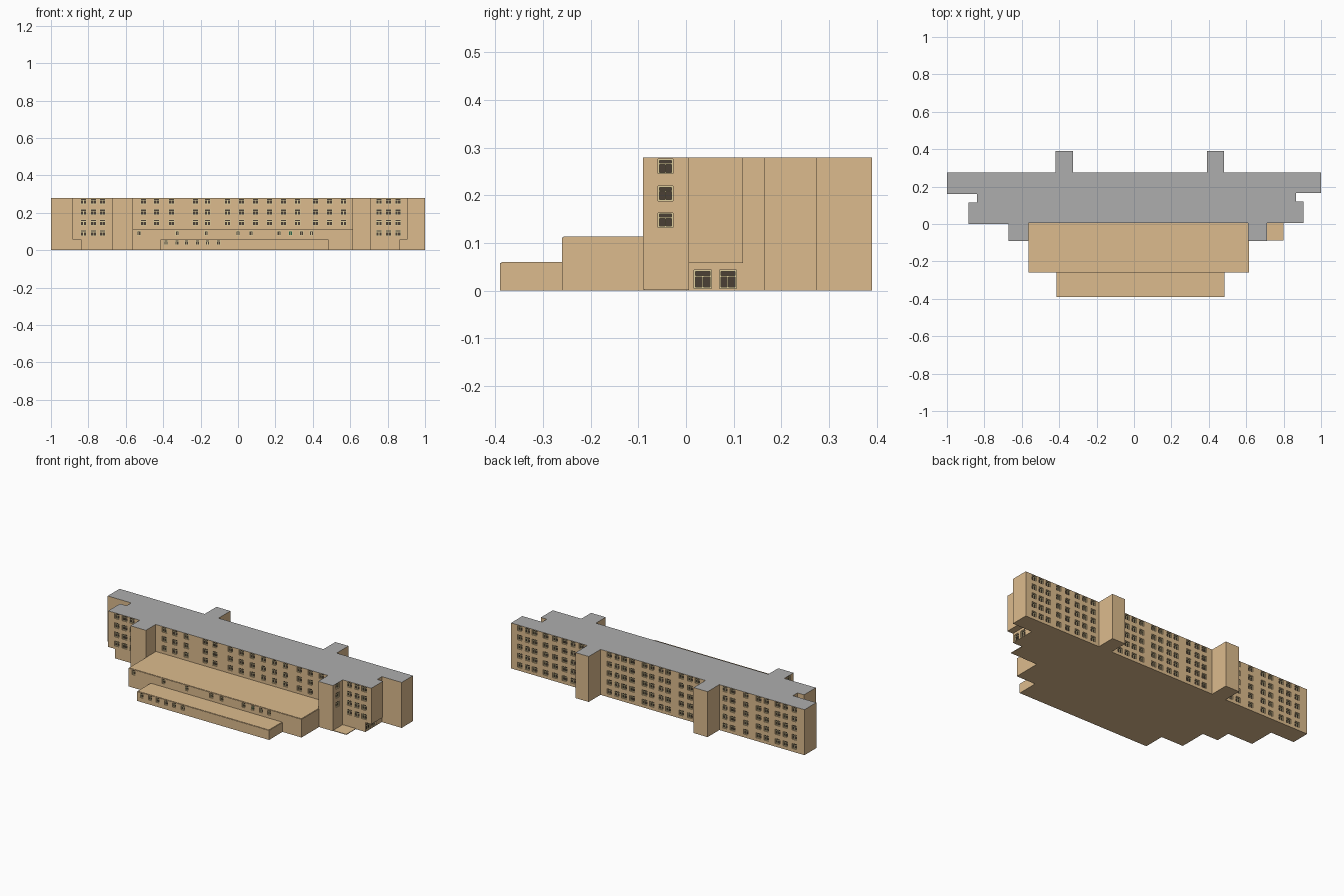
import bpy, bmesh
from mathutils import Vector, Matrix

if "Cube" in bpy.data.objects:
    bpy.data.objects.remove(bpy.data.objects["Cube"])


def mat(name, rgb):
    m = bpy.data.materials.new(name)
    m.diffuse_color = (*rgb, 1)
    m.use_nodes = True
    m.node_tree.nodes["Principled BSDF"].inputs["Base Color"].default_value = m.diffuse_color
    return m


TAN = mat("tan_wall", (0.72, 0.50, 0.27))
GREY = mat("grey_roof", (0.42, 0.42, 0.42))
CREAM = mat("window_frame", (0.74, 0.62, 0.34))
DARK = mat("window_glass", (0.07, 0.05, 0.035))
GREEN = mat("green_door", (0.02, 0.12, 0.06))


def add_object(name, bm, *mats):
    me = bpy.data.meshes.new(name)
    bmesh.ops.recalc_face_normals(bm, faces=bm.faces)
    bm.to_mesh(me)
    bm.free()
    ob = bpy.data.objects.new(name, me)
    bpy.context.collection.objects.link(ob)
    for m in mats:
        me.materials.append(m)
    return ob


def prism(name, outline, z0, z1, grey_top=False):
    bm = bmesh.new()
    base = bm.faces.new([bm.verts.new((x, y, z0)) for x, y in outline])
    res = bmesh.ops.extrude_face_region(bm, geom=[base])
    bmesh.ops.translate(bm, vec=(0, 0, z1 - z0),
                        verts=[v for v in res["geom"] if isinstance(v, bmesh.types.BMVert)])
    if grey_top:
        for f in res["geom"]:
            if isinstance(f, bmesh.types.BMFace):
                f.material_index = 1
    return add_object(name, bm, TAN, GREY)


def rect(x0, x1, y0, y1):
    return [(x0, y0), (x1, y0), (x1, y1), (x0, y1)]


# Shared outlines: piers along the front, stair towers along the back
front = [(-0.67, 0), (-0.67, -0.09), (-0.565, -0.09), (-0.565, 0.005), (0.61, 0.005),
         (0.61, -0.09), (0.71, -0.09), (0.71, 0.005)]
back = [(0.865, 0.165), (1, 0.165), (1, 0.275), (0.48, 0.275), (0.48, 0.39), (0.39, 0.39),
        (0.39, 0.275), (-0.325, 0.275), (-0.325, 0.39), (-0.42, 0.39), (-0.42, 0.275),
        (-1, 0.275), (-1, 0.16), (-0.84, 0.16)]
upper = ([(-0.885, 0)] + front + [(0.905, 0.005), (0.905, 0.12), (0.865, 0.12)]
         + back + [(-0.84, 0.115), (-0.885, 0.115)])
lower = [(-0.84, 0)] + front + [(0.865, 0.005)] + back

bodies = [
    prism("ground_floor", lower, 0, 0.058),
    prism("upper_floors", upper, 0.058, 0.28, True),
    prism("front_block", rect(-0.565, 0.615, -0.26, 0.01), 0, 0.112),
    prism("front_low_block", rect(-0.415, 0.485, -0.39, -0.255), 0, 0.058),
]
# Thin roof sheets and the paved corner beside the right pier
prism("front_block_roof", rect(-0.562, 0.612, -0.257, 0.006), 0.111, 0.114)
prism("front_low_block_roof", rect(-0.412, 0.482, -0.387, -0.26), 0.057, 0.06)
prism("corner_paving", rect(0.70, 0.80, -0.088, 0.006), 0, 0.004)

cut, frames, panes, door = (bmesh.new() for _ in range(4))


def block(bm, origin, n, u, d, z):
    """Box on a wall: u along the wall, d depth behind it, z height (all ranges)."""
    t = Vector((-n.y, n.x, 0))
    c = (Vector(origin) + t * (u[0] + u[1]) / 2 - n * (d[0] + d[1]) / 2
         + Vector((0, 0, (z[0] + z[1]) / 2)))
    m = Matrix((t * (u[1] - u[0]), n * (d[1] - d[0]), Vector((0, 0, z[1] - z[0])))).transposed()
    bmesh.ops.create_cube(bm, size=1, matrix=Matrix.Translation(c) @ m.to_4x4())


def window(x, y, z, n, w=0.032, h=0.031, glass=None):
    o, n = (x, y, z), Vector(n)
    a, b, s = w / 2, h / 2, 0.003
    d = (0.004, 0.009)
    block(cut, o, n, (-a, a), (-0.01, 0.012), (-b, b))
    block(panes if glass is None else glass, o, n, (-a, a), (0.008, 0.014), (-b, b))
    mid = b - h * 0.33
    for u, zz in (((-a, s - a), (-b, b)), ((a - s, a), (-b, b)),
                  ((s - a, a - s), (-b, s - b)), ((s - a, a - s), (b - s, b)),
                  ((s - a, a - s), (mid - s / 2, mid + s / 2)),
                  ((-s / 2, s / 2), (s - b, mid - s / 2))):
        block(frames, o, n, u, d, zz)


FRONT, BACK = (0, -1, 0), (0, 1, 0)
rows = [0.261, 0.204, 0.148, 0.092, 0.035]

# Main front wall
for x in (-0.505, -0.435, -0.355, -0.227, -0.163, -0.056, 0.019, 0.094, 0.168,
          0.243, 0.318, 0.414, 0.489, 0.564):
    for z in rows[:3]:
        window(x, 0.005, z, FRONT)
# End wings
for z in rows[:4]:
    for x in (-0.826, -0.773, -0.725):
        window(x, 0, z, FRONT)
    for x in (0.754, 0.805, 0.855):
        window(x, 0.005, z, FRONT)
# Pier outer sides
for z in rows[:3]:
    window(0.71, -0.043, z, (1, 0, 0))
    window(-0.67, -0.043, z, (-1, 0, 0))
# Sheltered openings under the right wing
for y in (0.035, 0.088):
    window(0.865, y, 0.024, (1, 0, 0), 0.036, 0.038)
# Front blocks
for x in (-0.53, -0.325, -0.17, 0, 0.07, 0.22, 0.28, 0.34, 0.393):
    window(x, -0.26, 0.093, FRONT, 0.021, 0.027, door if x == 0.28 else None)
for x in (-0.385, -0.327, -0.275, -0.217, -0.163, -0.104):
    window(x, -0.39, 0.04, FRONT, 0.022, 0.027)
# Back wall, three bays between the stair towers
for x in (0.94, 0.89, 0.84, 0.765, 0.70, 0.635, 0.58, 0.52,
          0.33, 0.28, 0.23, 0.175, 0.09, 0.04, -0.02, -0.07, -0.16, -0.22, -0.27,
          -0.456, -0.51, -0.60, -0.687, -0.74, -0.816, -0.87, -0.93):
    for z in rows:
        window(x, 0.275, z, BACK)

add_object("window_frames", frames, CREAM)
add_object("window_panes", panes, DARK)
add_object("door_pane", door, GREEN)

# Cut the window recesses
cutter = add_object("window_cutter", cut)
cutter.hide_render = True
for ob in bodies:
    mod = ob.modifiers.new("recesses", "BOOLEAN")
    mod.operation, mod.solver, mod.object = "DIFFERENCE", "EXACT", cutter
    bpy.context.view_layer.objects.active = ob
    bpy.ops.object.modifier_apply(modifier=mod.name)
bpy.data.objects.remove(cutter)
